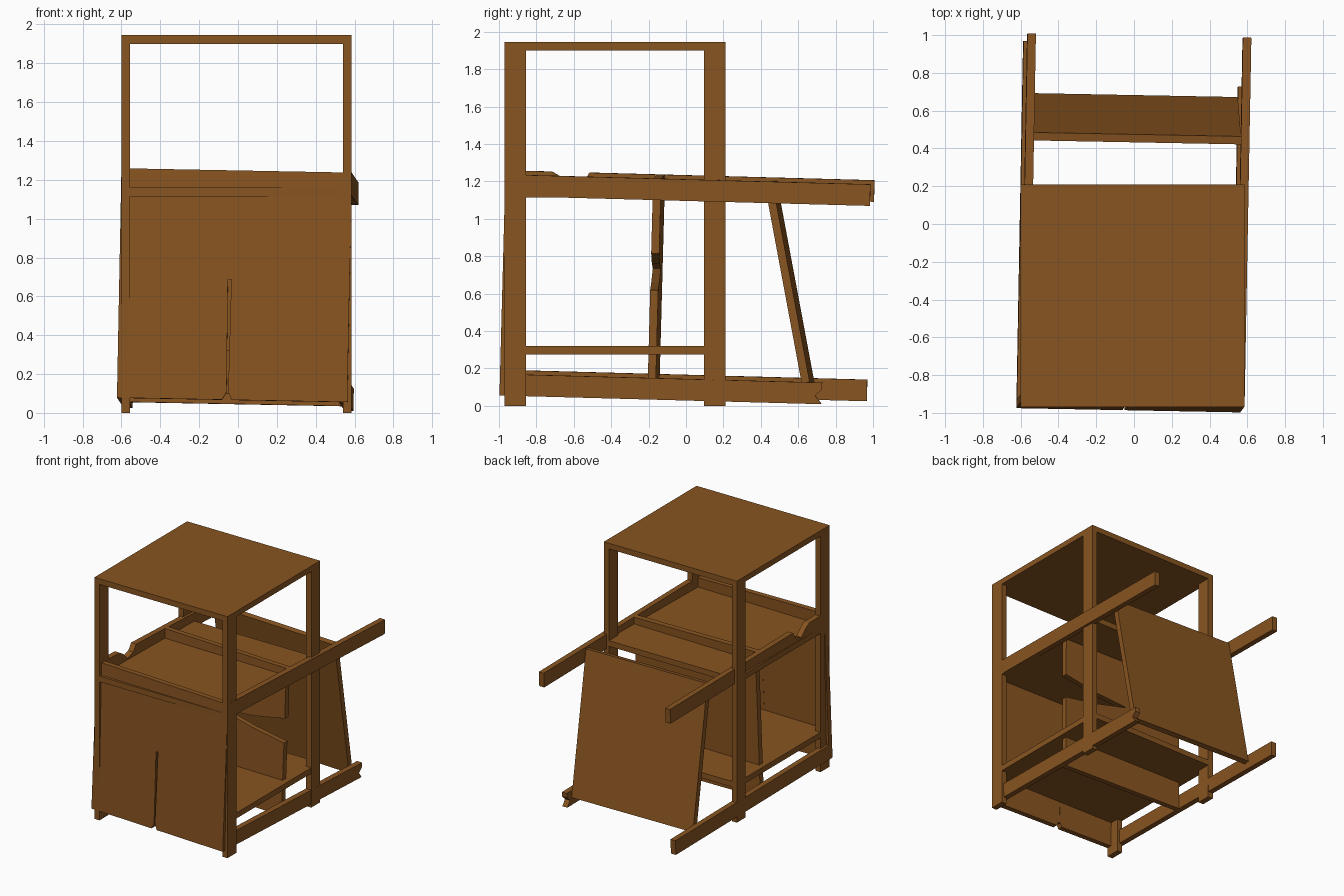
import bpy, bmesh
from mathutils import Matrix, Vector

if "Cube" in bpy.data.objects:
    bpy.data.objects.remove(bpy.data.objects["Cube"])

wood = bpy.data.materials.new("brown_wood")
wood.diffuse_color = (0.25, 0.09, 0.015, 1)
wood.use_nodes = True
wood.node_tree.nodes["Principled BSDF"].inputs["Base Color"].default_value = wood.diffuse_color

# The crate sits slightly crooked inside the level stand
TILT = (Matrix.Rotation(-0.019, 4, 'Z') @ Matrix.Rotation(0.019, 4, 'Y')
        @ Matrix.Rotation(-0.027, 4, 'X'))


def prism(name, pts, lo, hi, axis, tilt=False):
    """Extrude a flat outline from lo to hi along x, y or z."""
    def place(p, d):
        return {'X': Vector((d, p[0], p[1])),
                'Y': Vector((p[0], d, p[1])),
                'Z': Vector((p[0], p[1], d))}[axis]
    bm = bmesh.new()
    a = [bm.verts.new(place(p, lo)) for p in pts]
    b = [bm.verts.new(place(p, hi)) for p in pts]
    bm.faces.new(a)
    bm.faces.new(b[::-1])
    for i in range(len(pts)):
        j = (i + 1) % len(pts)
        bm.faces.new((a[i], b[i], b[j], a[j]))
    if tilt:
        bm.transform(TILT)
    bmesh.ops.recalc_face_normals(bm, faces=bm.faces)
    me = bpy.data.meshes.new(name)
    bm.to_mesh(me)
    bm.free()
    me.materials.append(wood)
    ob = bpy.data.objects.new(name, me)
    bpy.context.collection.objects.link(ob)
    return ob


def box(name, x, y, z, tilt=False):
    return prism(name, [(x[0], y[0]), (x[1], y[0]), (x[1], y[1]), (x[0], y[1])],
                 z[0], z[1], 'Z', tilt)


# Level stand: four posts, roof and two shelves
for sx, x in (("left", (-0.6, -0.555)), ("right", (0.54, 0.585))):
    for sy, y in (("front", (-0.97, -0.855)), ("back", (0.097, 0.21))):
        box(f"{sy}_{sx}_post", x, y, (0, 1.9))
box("roof", (-0.6, 0.585), (-0.97, 0.21), (1.9, 1.945))
for name, z in (("lower_shelf", (0.275, 0.32)), ("upper_shelf", (1.115, 1.16))):
    box(name, (-0.599, 0.584), (-0.969, 0.209), z)

# Crooked crate: long carrying rails
L, R = (-0.606, -0.561), (0.535, 0.58)
box("upper_right_rail", R, (-0.945, 0.965), (1.107, 1.222), True)
box("lower_left_rail", L, (-0.945, 0.955), (0.04, 0.155), True)
# upper left rail with a splintered bite
prism("upper_left_rail", [(-0.945, 1.107), (0.965, 1.107), (0.965, 1.222), (-0.56, 1.222),
      (-0.59, 1.17), (-0.66, 1.145), (-0.72, 1.20), (-0.76, 1.222), (-0.945, 1.222)],
      *L, 'X', True)
# lower right rail snapped short
prism("lower_right_rail", [(-0.945, 0.04), (0.735, 0.04), (0.70, 0.085), (0.735, 0.12),
      (0.735, 0.155), (-0.945, 0.155)], *R, 'X', True)

# Front panel with a crack rising from the bottom
prism("front_panel", [(-0.606, 0.04), (-0.065, 0.04), (-0.042, 0.08), (-0.047, 0.66),
      (-0.029, 0.66), (-0.034, 0.08), (-0.015, 0.04), (0.58, 0.04), (0.58, 1.222),
      (-0.606, 1.222)], -0.988, -0.945, 'Y', True)
# thin backing behind the crack
box("crack_backing", (-0.08, 0.0), (-0.97, -0.946), (0.07, 0.68), True)

# Middle divider with a wedge broken out of its right side
prism("middle_divider", [(-0.561, 0.04), (0.535, 0.04), (0.535, 0.625), (0.25, 0.665),
      (-0.05, 0.73), (0.25, 0.76), (0.535, 0.82), (0.535, 1.222), (-0.561, 1.222)],
      -0.198, -0.155, 'Y', True)

# Slanted back panel
prism("back_panel", [(0.40, 1.20), (0.442, 1.208), (0.68, 0.10), (0.637, 0.092)],
      L[1], R[0], 'X', True)
